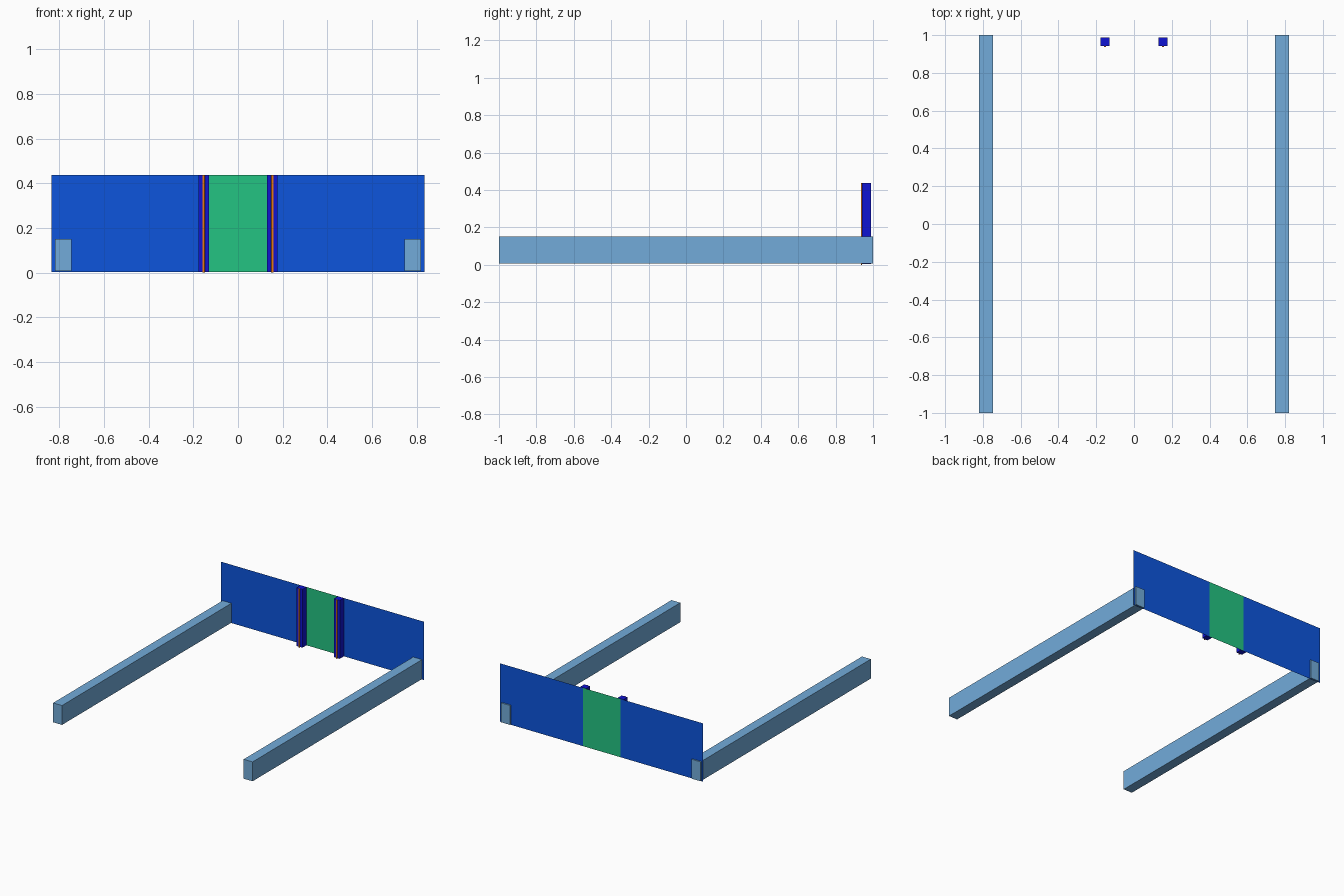
import bpy
import bmesh

if "Cube" in bpy.data.objects:
    bpy.data.objects.remove(bpy.data.objects["Cube"])


def material(name, rgb):
    m = bpy.data.materials.new(name)
    m.diffuse_color = (*rgb, 1)
    m.use_nodes = True
    m.node_tree.nodes["Principled BSDF"].inputs["Base Color"].default_value = m.diffuse_color
    return m


SKY = material("light_blue", (0.17, 0.41, 0.70))
BLUE = material("blue", (0.004, 0.091, 0.716))
GREEN = material("green", (0.017, 0.552, 0.223))
NAVY = material("navy", (0.005, 0.007, 0.65))
ORANGE = material("orange", (0.79, 0.19, 0.007))


def add_object(name, bm, mat):
    me = bpy.data.meshes.new(name)
    bmesh.ops.recalc_face_normals(bm, faces=bm.faces)
    bm.to_mesh(me)
    bm.free()
    me.materials.append(mat)
    ob = bpy.data.objects.new(name, me)
    bpy.context.collection.objects.link(ob)


def prism(name, outline, z0, z1, mat):
    """Extrude an (x, y) outline from z0 up to z1."""
    bm = bmesh.new()
    face = bm.faces.new([bm.verts.new((x, y, z0)) for x, y in outline])
    new = bmesh.ops.extrude_face_region(bm, geom=[face])["geom"]
    for v in new:
        if isinstance(v, bmesh.types.BMVert):
            v.co.z = z1
    add_object(name, bm, mat)


def rect(x0, x1, y0, y1):
    return [(x0, y0), (x1, y0), (x1, y1), (x0, y1)]


def sheet(name, x0, x1, mat, y=0.99, z0=0.004, z1=0.437):
    """Thin upright sheet facing the front."""
    bm = bmesh.new()
    bm.faces.new([bm.verts.new(c) for c in
                  ((x0, y, z0), (x1, y, z0), (x1, y, z1), (x0, y, z1))])
    add_object(name, bm, mat)


# Centre panel of the back wall
sheet("centre_panel", -0.153, 0.153, GREEN)

for side, s in (("left", -1), ("right", 1)):
    # Long side rail
    a, b = sorted((s * 0.747, s * 0.82))
    prism(f"{side}_rail", rect(a, b, -1, 1), 0.007, 0.151, SKY)

    # Outer panel of the back wall
    a, b = sorted((s * 0.153, s * 0.835))
    sheet(f"{side}_panel", a, b, BLUE)

    # Square post over the panel joint
    c = s * 0.154
    prism(f"{side}_post", rect(c - 0.024, c + 0.024, 0.942, 0.988), 0.004, 0.438, NAVY)

    # Narrow raised strip down the front of the post
    prism(f"{side}_strip", [(c - 0.006, 0.942), (c - 0.004, 0.936),
                            (c + 0.004, 0.936), (c + 0.006, 0.942)], 0, 0.438, ORANGE)
